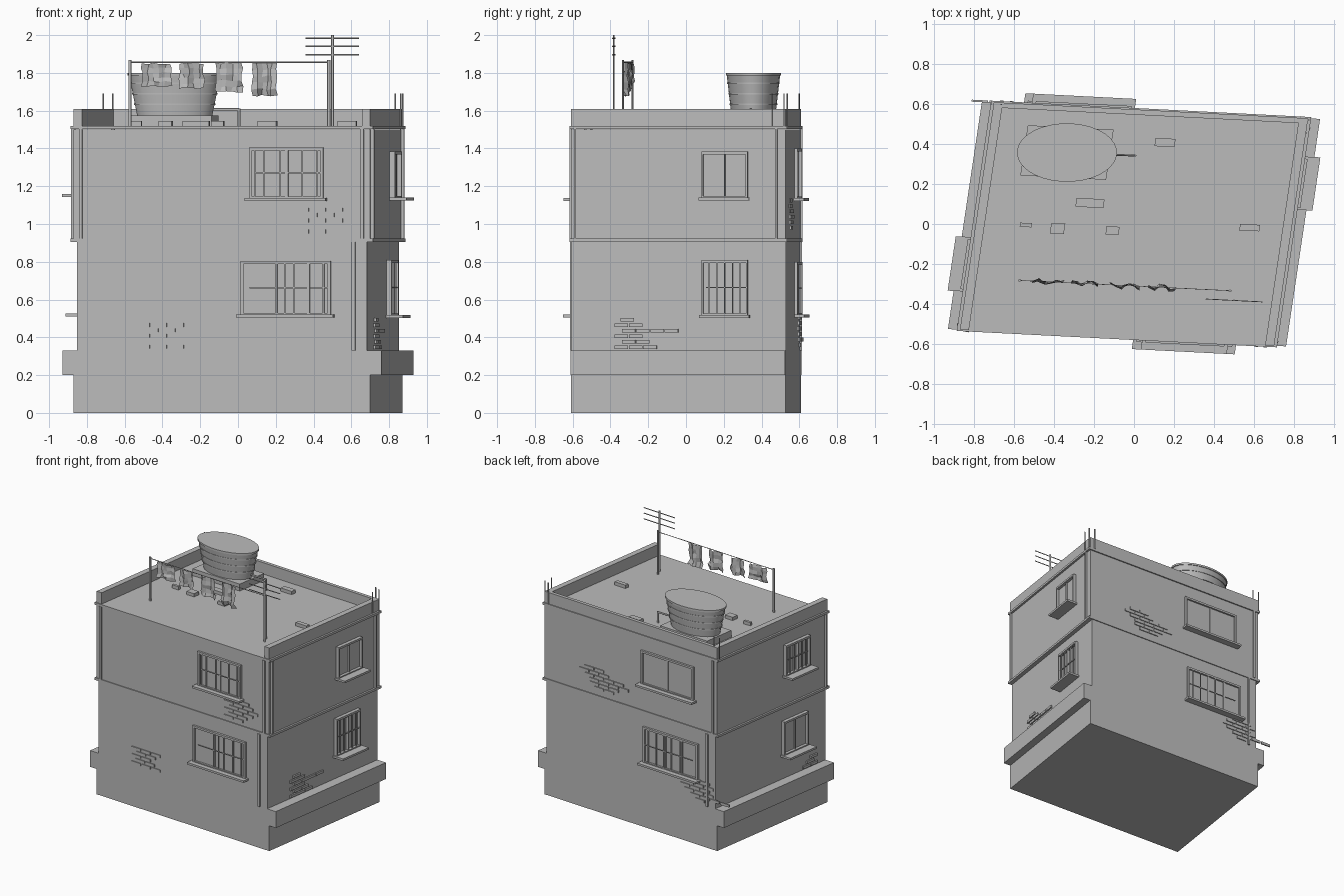
import bpy, bmesh, math, random
from mathutils import Matrix, Vector

random.seed(4)
cube = bpy.data.objects.get("Cube")
if cube:
    bpy.data.objects.remove(cube, do_unlink=True)

mat = bpy.data.materials.new("concrete_grey")
mat.use_nodes = True
GREY = (0.5, 0.5, 0.5, 1)
mat.diffuse_color = GREY
mat.node_tree.nodes["Principled BSDF"].inputs["Base Color"].default_value = GREY

# The house is a turned box, squashed along y: build square, then warp
WARP = Matrix.Diagonal((1, 0.585, 1, 1)) @ Matrix.Rotation(math.radians(-5), 4, 'Z')
UNWARP = WARP.inverted()
HU, HV = 0.788, 0.975          # half width, half depth of the walls
LOW_HU = 0.77                  # ground floor half width
ROOF = 1.52


def finish(name, bm, smooth=False):
    bmesh.ops.recalc_face_normals(bm, faces=bm.faces)
    me = bpy.data.meshes.new(name)
    bm.to_mesh(me)
    bm.free()
    me.transform(WARP)
    me.materials.append(mat)
    ob = bpy.data.objects.new(name, me)
    bpy.context.collection.objects.link(ob)
    if smooth:
        for o in bpy.context.selected_objects:
            o.select_set(False)
        ob.select_set(True)
        bpy.context.view_layer.objects.active = ob
        bpy.ops.object.shade_smooth_by_angle()


def add_box(bm, u, v, z):
    size = Matrix.Diagonal((abs(u[1] - u[0]), abs(v[1] - v[0]), abs(z[1] - z[0]), 1))
    mid = Matrix.Translation((sum(u) / 2, sum(v) / 2, sum(z) / 2))
    bmesh.ops.create_cube(bm, size=1, matrix=mid @ size)


def box(name, u, v, z):
    bm = bmesh.new()
    add_box(bm, u, v, z)
    finish(name, bm)


def ground(x, y):
    p = UNWARP @ Vector((x, y, 0))
    return p.x, p.y


def add_rod(bm, a, b, r, sides=8):
    a, b = Vector(a), Vector(b)
    turn = (b - a).to_track_quat('Z', 'Y').to_matrix().to_4x4()
    bmesh.ops.create_cone(bm, cap_ends=True, segments=sides, radius1=r, radius2=r,
                          depth=(b - a).length, matrix=Matrix.Translation((a + b) / 2) @ turn)


def wall_box(bm, side, a, d, z):
    """Box on a wall: a along it, d outward from it."""
    hu = HU if z[0] > 0.9 else LOW_HU
    if side in ("front", "back"):
        s = -1 if side == "front" else 1
        add_box(bm, a, [s * (HV + k) for k in d], z)
    else:
        s = -1 if side == "left" else 1
        add_box(bm, [s * (hu + k) for k in d], a, z)


# Main masses
box("foundation", (-HU, HU), (-HV, HV), (0, 0.2))
box("plinth", (-0.848, 0.848), (-HV, HV), (0.2, 0.33))
box("ground_floor", (-LOW_HU, LOW_HU), (-HV, HV), (0.33, 0.906))
box("upper_floor", (-HU, HU), (-HV, HV), (0.924, 1.5))
for name, z in (("middle_ledge", 0.906), ("roof_slab", 1.502)):
    box(name, (-0.803, 0.803), (-HV - 0.012, HV + 0.012), (z, z + 0.018))

# Parapet, open at the front
box("left_parapet", (HU - 0.045, HU), (-HV, HV), (ROOF, 1.61))
box("right_parapet", (-HU, -HU + 0.045), (-HV, HV), (ROOF, 1.61))
box("back_parapet", (-HU + 0.045, HU - 0.045), (HV - 0.045, HV), (ROOF, 1.61))

# Corner strips and downpipes
bm = bmesh.new()
upper, lower = (0.924, 1.502), (0.33, 0.906)
for side, a, z in (("front", -0.75, upper), ("front", 0.745, upper), ("back", -0.75, upper),
                   ("right", 0.89, upper), ("right", -0.94, upper), ("left", -0.93, upper),
                   ("front", 0.7, lower), ("back", -0.7, lower)):
    wall_box(bm, side, (a - 0.009, a + 0.009), (-0.005, 0.018), z)
finish("wall_strips", bm)


# Windows: frame, pane, mullion or bars, sill
def window(name, side, a0, a1, z0, z1, bars=(), mullions=()):
    bm = bmesh.new()
    t, out = 0.016, (-0.005, 0.028)
    wall_box(bm, side, (a0, a0 + t), out, (z0, z1))
    wall_box(bm, side, (a1 - t, a1), out, (z0, z1))
    wall_box(bm, side, (a0, a1), out, (z1 - t, z1))
    wall_box(bm, side, (a0, a1), out, (z0, z0 + t / 2))
    wall_box(bm, side, (a0 + t, a1 - t), (-0.005, 0.004), (z0, z1 - t))
    for f in mullions:
        a = a0 + f * (a1 - a0)
        wall_box(bm, side, (a - 0.006, a + 0.006), (0, 0.016), (z0, z1 - t))
    for f in bars:
        a = a0 + f * (a1 - a0)
        wall_box(bm, side, (a - 0.004, a + 0.004), (0.016, 0.026), (z0, z1 - t))
    if bars:
        zm, span = (z0 + z1) / 2, a1 - a0
        ends = (a0 + min(bars[0], 0.1) * span, a1 - t)
        wall_box(bm, side, ends, (0.018, 0.024), (zm - 0.003, zm + 0.003))
    wall_box(bm, side, (a0 - 0.018, a1 + 0.018), (-0.005, 0.09), (z0 - 0.016, z0))
    finish(name, bm)


five = [k / 6 for k in range(1, 6)]
window("front_upper_window", "front", 0.145, 0.54, 1.138, 1.405,
       (0.08, 0.2, 0.42, 0.52, 0.72, 0.92), (0.5,))
window("front_lower_window", "front", 0.1, 0.58, 0.52, 0.805,
       (0.4, 0.49, 0.59, 0.76, 0.92), (0.4, 0.75))
window("back_upper_window", "back", -0.58, -0.1, 1.138, 1.4, (), (0.5,))
window("back_lower_window", "back", -0.62, -0.12, 0.52, 0.8,
       (0.32, 0.48, 0.62, 0.76, 0.9), (0.3, 0.6))
window("left_upper_window", "right", 0.21, 0.63, 1.14, 1.385, (), (0.5,))
window("left_lower_window", "right", 0.21, 0.63, 0.518, 0.81, five, (0.5,))
window("right_upper_window", "left", -0.63, -0.2, 1.16, 1.4, five, (0.5,))
window("right_lower_window", "left", -0.63, -0.2, 0.525, 0.79, (), (0.5,))


# Patches of bare brick: (start, count) per row from the bottom up
def bricks(name, side, a0, z0, rows, step=0.09):
    bm = bmesh.new()
    for r, (start, count) in enumerate(rows):
        z = z0 + r * 0.029
        for k in range(count):
            a = a0 + (start + k) * step
            wall_box(bm, side, (a, a + step - 0.008), (-0.005, 0.012), (z, z + 0.02))
    finish(name, bm)


bricks("front_upper_bricks", "front", 0.38, 0.95,
       ((0, 2), (0.4, 2), (0, 3), (0.5, 3), (0, 3), (0.6, 2)))
bricks("front_lower_bricks", "front", -0.465, 0.34,
       ((0, 3), (0.4, 2), (0, 2), (0.5, 2), (0, 3)))
bricks("left_bricks", "right", -0.58, 0.338,
       ((0, 3), (0.5, 2), (0, 2), (0.5, 4), (0, 2), (0.4, 1)), 0.13)
bricks("back_upper_bricks", "back", 0.02, 0.97,
       ((1.5, 2), (1, 3), (0, 4), (0.5, 4), (2, 3), (2.5, 2)))
bricks("back_lower_bricks", "back", -0.9, 0.35,
       ((2.5, 1), (0, 4), (1.6, 3), (2, 3), (1.6, 3), (2, 2)))
bricks("right_bricks", "left", -0.82, 0.34, ((0, 2), (0.5, 1), (0, 1)), 0.13)

# Bare steel rods at the back corners
bm = bmesh.new()
for u, v in ((-0.8, 0.96), (-0.75, 0.96), (0.792, 0.96), (0.75, 0.985), (0.79, 0.85)):
    add_rod(bm, (u, v, ROOF), (u, v, 1.69), 0.005, 6)
finish("corner_rods", bm)

# Water tank with hoops, on a slab
tu, tv = ground(-0.335, 0.357)
box("tank_slab", (tu - 0.215, tu + 0.215), (tv - 0.215, tv + 0.215), (ROOF, 1.575))


def turned(name, profile):
    bm = bmesh.new()
    rings = []
    for r, z in profile:
        rings.append([bm.verts.new((tu + r * math.cos(k * math.tau / 32),
                                    tv + r * math.sin(k * math.tau / 32), z)) for k in range(32)])
    for lo, hi in zip(rings, rings[1:]):
        for k in range(32):
            j = (k + 1) % 32
            bm.faces.new((lo[k], lo[j], hi[j], hi[k]))
    bm.faces.new(rings[0])
    bm.faces.new(rings[-1])
    finish(name, bm, True)


turned("water_tank", ((0.2, 1.575), (0.242, 1.785), (0.25, 1.785), (0.25, 1.8)))
for i, z in enumerate((1.63, 1.685, 1.74)):
    r = 0.2 + (z - 1.575) * 0.2 + 0.006
    turned("tank_hoop_%d" % i, ((r, z), (r, z + 0.008)))
bm = bmesh.new()
end = ground(0.005, 0.342)
add_rod(bm, (tu + 0.19, tv, 1.605), (*end, 1.605), 0.008)
add_rod(bm, (*end, 1.612), (*end, ROOF), 0.008)
finish("tank_pipe", bm)

# Loose blocks on the roof
bm = bmesh.new()
for x, y, w, d in ((0.155, 0.407, 0.1, 0.07), (-0.22, 0.105, 0.14, 0.075), (-0.54, -0.005, 0.06, 0.035),
                   (-0.382, -0.022, 0.07, 0.09), (-0.107, -0.033, 0.065, 0.07), (0.578, -0.018, 0.1, 0.055)):
    u, v = ground(x, y)
    add_box(bm, (u - w / 2, u + w / 2), (v - d / 2, v + d / 2), (ROOF, 1.546))
finish("roof_blocks", bm)

# Washing line with posts and crumpled cloths
ends = [ground(-0.572, -0.282), ground(0.48, -0.333)]
bm = bmesh.new()
for p in ends:
    add_rod(bm, (*p, ROOF), (*p, 1.868), 0.009)
add_rod(bm, (*ends[0], 1.856), (*ends[1], 1.856), 0.003, 6)
finish("washing_line", bm)
for i, (x0, x1, bottom) in enumerate(((-0.51, -0.355, 1.73), (-0.315, -0.18, 1.72),
                                      (-0.12, 0.025, 1.7), (0.075, 0.205, 1.68))):
    bm = bmesh.new()
    bmesh.ops.create_grid(bm, x_segments=5, y_segments=5, size=0.5)
    for p in bm.verts:
        f, drop = p.co.x + 0.5, 0.5 - p.co.y
        x = x0 + f * (x1 - x0) + random.uniform(-0.006, 0.006)
        t = (x + 0.572) / 1.052
        u, v = ground(x, -0.282 - 0.051 * t)
        fold = math.sin(f * 9 + i) * 0.02 + random.uniform(-0.025, 0.025) * drop
        p.co = (u, v + fold, 1.852 - drop * (1.852 - bottom) + random.uniform(-0.006, 0.004))
    finish("cloth_%d" % i, bm)

# Aerial
au, av = ground(0.5, -0.382)
bm = bmesh.new()
add_rod(bm, (au, av, ROOF), (au, av, 2.0), 0.007)
for z in (1.895, 1.94, 1.983):
    add_rod(bm, (au - 0.142, av, z), (au + 0.142, av, z), 0.004, 6)
finish("roof_aerial", bm)
